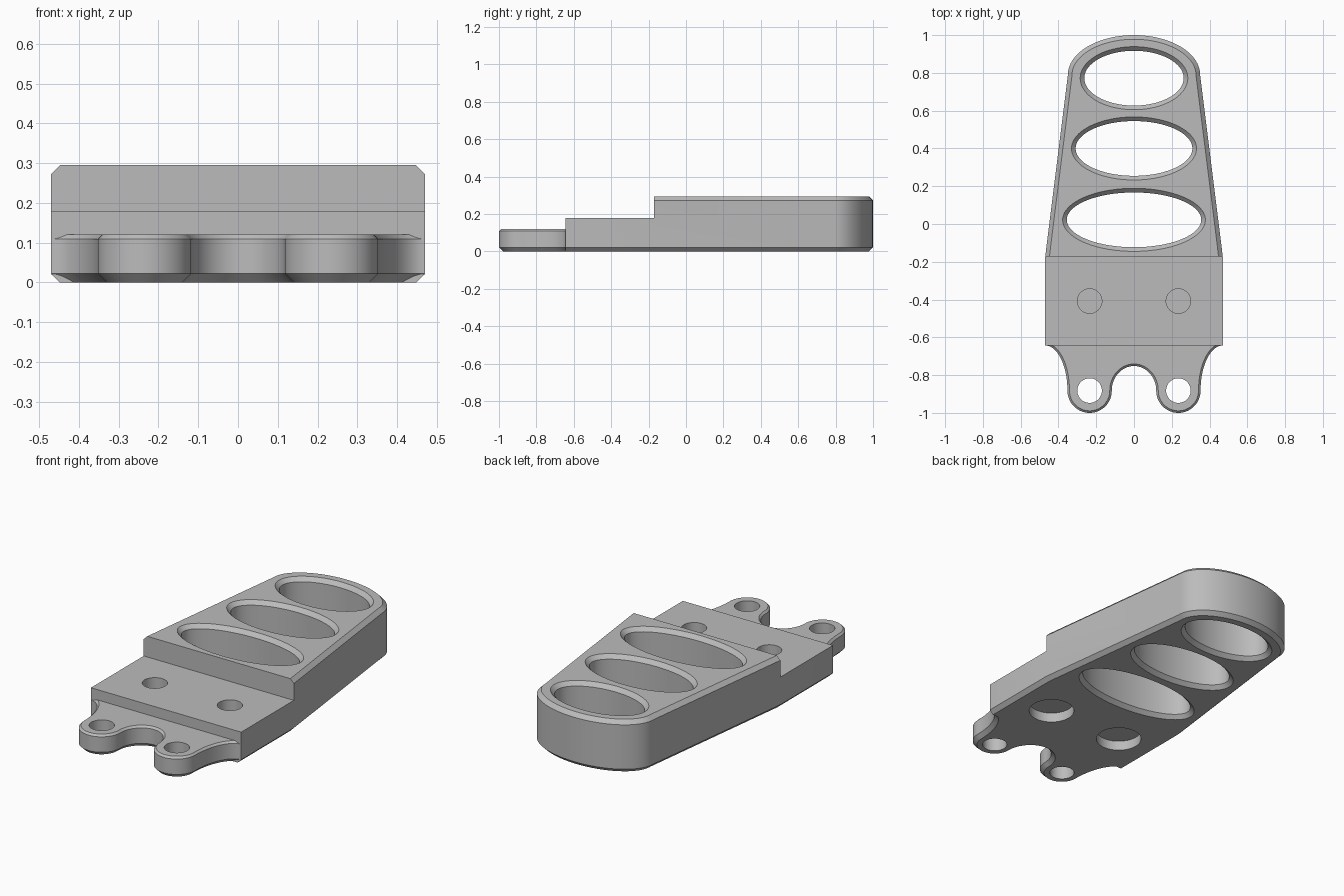
import bpy, bmesh, math
from mathutils import Vector

if "Cube" in bpy.data.objects:
    bpy.data.objects.remove(bpy.data.objects["Cube"], do_unlink=True)

grey = bpy.data.materials.new("plain grey")
grey.use_nodes = True
colour = (0.5, 0.5, 0.5, 1)
grey.diffuse_color = colour
grey.node_tree.nodes["Principled BSDF"].inputs["Base Color"].default_value = colour

TOP, DECK, TONGUE = 0.295, 0.178, 0.12      # heights of the three levels
STEP, FRONT, TIP = -0.172, -0.643, -0.882   # steps and lug centres along y
HALF, LUG, BEVEL = 0.47, 0.235, 0.022


def arc(cx, cy, a, b, start, end, n=32):
    """Points of an elliptical arc, angles in degrees."""
    angles = [math.radians(start + (end - start) * i / n) for i in range(n + 1)]
    return [(cx + a * math.cos(t), cy + b * math.sin(t)) for t in angles]


def inset(points, d):
    """Offset a counter-clockwise outline inward with mitred corners."""
    result = []
    for i, p in enumerate(points):
        p = Vector(p)
        before = (p - Vector(points[i - 1])).normalized()
        after = (Vector(points[(i + 1) % len(points)]) - p).normalized()
        n1, n2 = Vector((-before.y, before.x)), Vector((-after.y, after.x))
        result.append(p + (n1 + n2) * d / (1 + n1.dot(n2)))
    return result


def loft(name, rings):
    """Closed solid through a stack of (outline, height) rings."""
    bm = bmesh.new()
    loops = [[bm.verts.new((x, y, z)) for x, y in ring] for ring, z in rings]
    for low, high in zip(loops, loops[1:]):
        for i in range(len(low)):
            bm.faces.new((low[i - 1], low[i], high[i], high[i - 1]))
    bm.faces.new(loops[0][::-1])
    bm.faces.new(loops[-1])
    bmesh.ops.recalc_face_normals(bm, faces=bm.faces)
    mesh = bpy.data.meshes.new(name)
    bm.to_mesh(mesh)
    bm.free()
    mesh.materials.append(grey)
    obj = bpy.data.objects.new(name, mesh)
    bpy.context.collection.objects.link(obj)
    return obj


def chamfered(name, outline, height, low, high):
    return loft(name, [(inset(outline, low), 0), (outline, low),
                       (outline, height - high), (inset(outline, high), height)])


def combine(target, other, operation):
    other.hide_render = True
    mod = target.modifiers.new(operation, "BOOLEAN")
    mod.operation, mod.solver, mod.object = operation, "EXACT", other
    bpy.context.view_layer.objects.active = target
    bpy.ops.object.modifier_apply(modifier=mod.name)
    bpy.data.objects.remove(other, do_unlink=True)


def box(half_width, back, bottom):
    rect = [(-half_width, -2), (half_width, -2), (half_width, back), (-half_width, back)]
    return loft("box_cutter", [(rect, bottom), (rect, 1)])


def cut_round(target, x, y, radius, bottom, top):
    ring = arc(x, y, radius, radius, 0, 360, 48)[:-1]
    combine(target, loft("hole_cutter", [(ring, bottom), (ring, top)]), "DIFFERENCE")


# Tapered body with a rounded back end, chamfered above and below
outline = [(-HALF, -0.8), (HALF, -0.8), (HALF, STEP)]
outline += arc(0, 0.79, 0.35, 0.21, 0, 180, 64) + [(-HALF, STEP)]
body = chamfered("stepped_plate", outline, TOP, BEVEL, BEVEL)
combine(body, box(1, STEP, DECK), "DIFFERENCE")
combine(body, box(1, FRONT, -1), "DIFFERENCE")

# Front tongue: flared sides, two lugs and an arch between them
side = LUG / 2
half = arc(0, TIP, side, 0.13, 90, 0, 24)
half += arc(LUG, TIP, side, 0.118, 180, 360)[1:]
half += arc(HALF, TIP, side, FRONT - TIP, 180, 90, 24)[1:]
half += [(0.6, FRONT), (0.6, -0.5)]
mirrored = [(-x, y) for x, y in half[:0:-1]]
tongue = chamfered("tongue", mirrored + half, TONGUE, BEVEL, 0.011)
combine(tongue, box(HALF, FRONT + 0.002, -1), "INTERSECT")
combine(body, tongue, "UNION")

# Three oval windows with chamfered rims
for y, a in ((0.772, 0.263), (0.4, 0.309), (0.022, 0.356)):
    levels = [(-BEVEL, 2), (BEVEL, 0), (TOP - BEVEL, 0), (TOP + BEVEL, 2)]
    rings = [(arc(0, y, a + k * BEVEL, 0.145 + k * BEVEL, 0, 360, 80)[:-1], z)
             for z, k in levels]
    combine(body, loft("window_cutter", rings), "DIFFERENCE")

# Lug holes, blind deck holes and wide recesses underneath
for x in (-LUG, LUG):
    cut_round(body, x, TIP, 0.065, -1, 1)
    cut_round(body, x, -0.408, 0.065, 0.065, 1)
    cut_round(body, x, -0.408, 0.12, -1, 0.055)

bpy.ops.object.select_all(action="DESELECT")
body.select_set(True)
bpy.context.view_layer.objects.active = body
bpy.ops.object.shade_smooth_by_angle(angle=math.radians(30))
